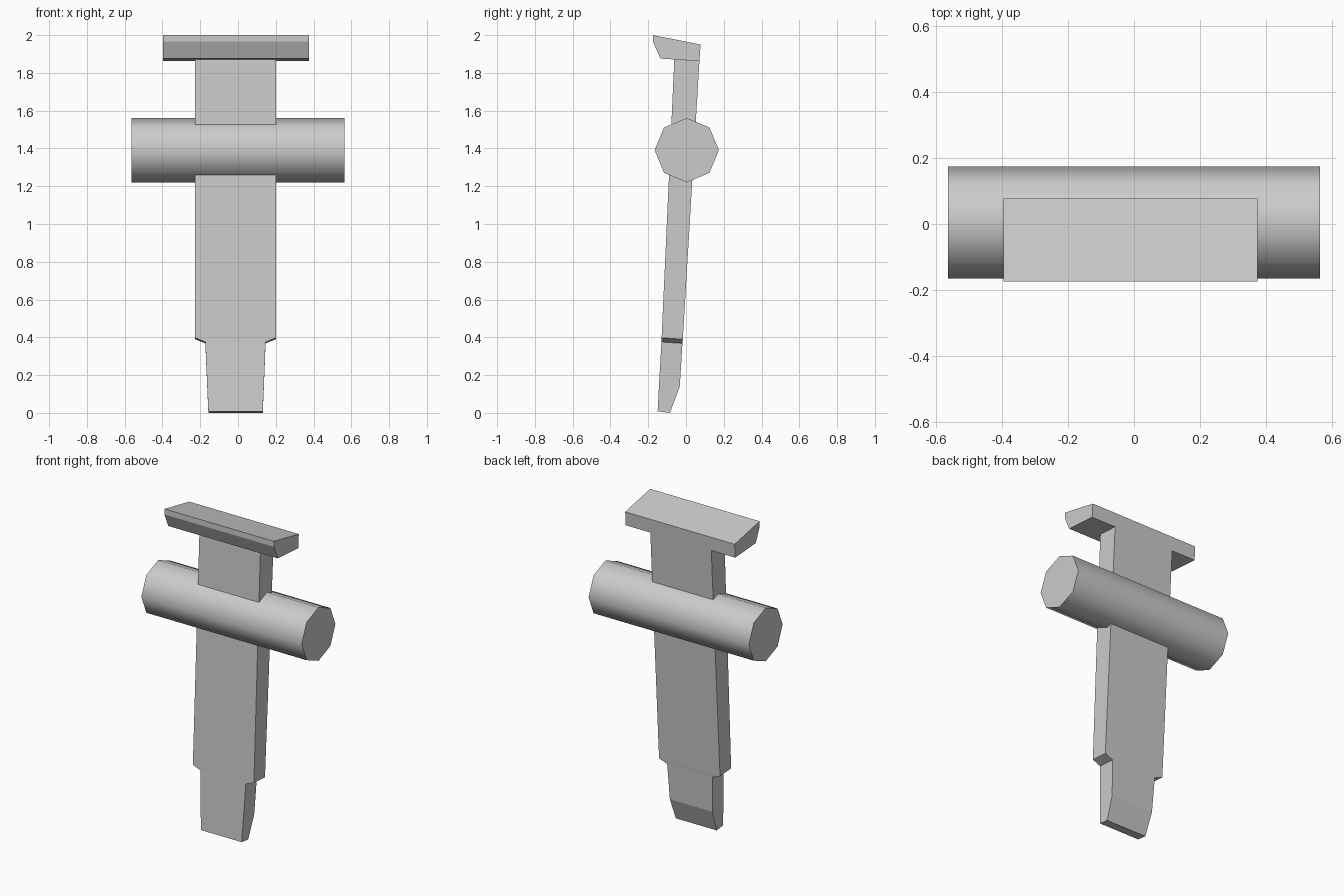
import bpy, bmesh
from math import pi, sin, cos

if "Cube" in bpy.data.objects:
    bpy.data.objects.remove(bpy.data.objects["Cube"])


def loft(name, rings):
    """Skin a list of equal-length vertex rings and cap both ends."""
    bm = bmesh.new()
    loops = [[bm.verts.new(p) for p in ring] for ring in rings]
    n = len(loops[0])
    for a, b in zip(loops, loops[1:]):
        for i in range(n):
            j = (i + 1) % n
            bm.faces.new((a[i], a[j], b[j], b[i]))
    bm.faces.new(loops[0])
    bm.faces.new(loops[-1])
    bmesh.ops.recalc_face_normals(bm, faces=bm.faces)
    mesh = bpy.data.meshes.new(name)
    bm.to_mesh(mesh)
    bm.free()
    obj = bpy.data.objects.new(name, mesh)
    bpy.context.collection.objects.link(obj)
    return obj


def extrude_x(name, profile, x0, x1):
    """Extrude a (y, z) profile along x."""
    return loft(name, [[(x, y, z) for y, z in profile] for x in (x0, x1)])


# Slanted head plate
extrude_x("head", [(-0.175, 2.0), (0.077, 1.95), (0.071, 1.862),
                   (-0.135, 1.876), (-0.175, 1.965)], -0.397, 0.375)

# Leaning blade with shoulders and a bevelled tip:
# left x, right x, front (y, z), back (y, z)
sections = [
    (-0.228, 0.202, (-0.062, 1.871), (0.071, 1.862)),
    (-0.228, 0.202, (-0.129, 0.398), (-0.017, 0.390)),
    (-0.173, 0.146, (-0.130, 0.375), (-0.019, 0.368)),
    (-0.163, 0.137, (-0.143, 0.145), (-0.033, 0.140)),
    (-0.157, 0.131, (-0.150, 0.008), (-0.085, 0.000)),
]
loft("blade", [[(l, *f), (r, *f), (r, *b), (l, *b)] for l, r, f, b in sections])

# Eight-sided cross bar, smooth around its length
R = 0.17
octagon = [(0.004 + R * cos(i * pi / 4), 1.391 + R * sin(i * pi / 4)) for i in range(8)]
bar = extrude_x("cross_bar", octagon, -0.565, 0.565)
bpy.context.view_layer.objects.active = bar
bar.select_set(True)
bpy.ops.object.shade_smooth_by_angle(angle=pi / 3)
